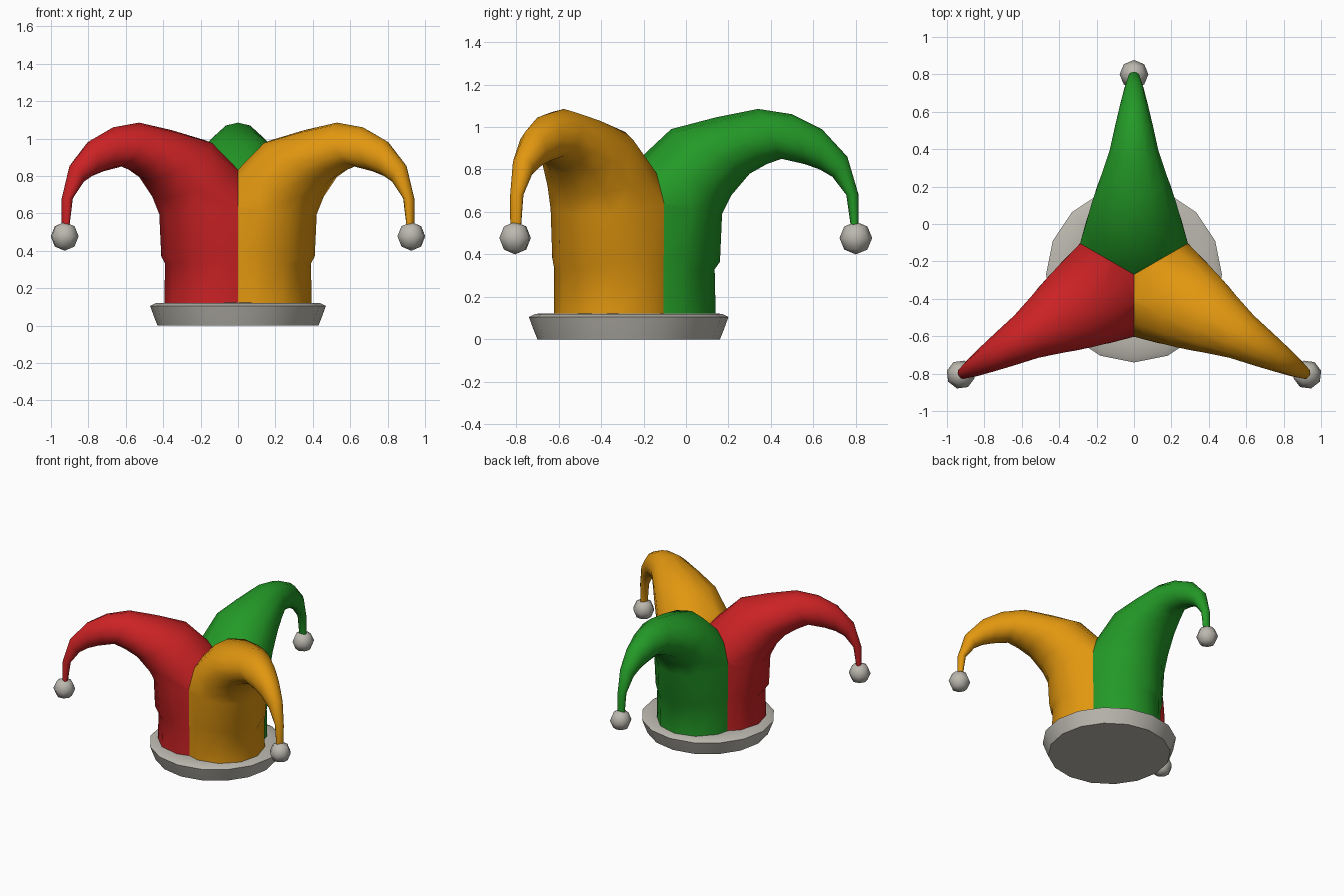
import bpy, bmesh, math
from mathutils import Vector, Matrix

if "Cube" in bpy.data.objects:
    bpy.data.objects.remove(bpy.data.objects["Cube"])

AXIS = Vector((0, -0.27, 0))   # centre line of the hat


def material(name, rgb):
    m = bpy.data.materials.new(name)
    m.diffuse_color = (*rgb, 1)
    m.use_nodes = True
    m.node_tree.nodes["Principled BSDF"].inputs["Base Color"].default_value = m.diffuse_color
    return m


red = material("red felt", (0.60, 0.016, 0.018))
green = material("green felt", (0.017, 0.32, 0.02))
yellow = material("golden felt", (0.76, 0.31, 0.005))
pale = material("pale grey", (0.50, 0.48, 0.43))


def finish(bm, name, mat, angle):
    bmesh.ops.recalc_face_normals(bm, faces=bm.faces)
    me = bpy.data.meshes.new(name)
    bm.to_mesh(me)
    bm.free()
    me.materials.append(mat)
    ob = bpy.data.objects.new(name, me)
    bpy.context.collection.objects.link(ob)
    bpy.ops.object.select_all(action='DESELECT')
    ob.select_set(True)
    bpy.context.view_layer.objects.active = ob
    bpy.ops.object.shade_smooth_by_angle(angle=math.radians(angle))
    return ob


def loft(bm, rings, cap_start, cap_end):
    vs = [[bm.verts.new(p) for p in ring] for ring in rings]
    n = len(vs[0])
    for a, b in zip(vs, vs[1:]):
        for i in range(n):
            j = (i + 1) % n
            bm.faces.new((a[i], a[j], b[j], b[i]))
    if cap_start:
        bm.faces.new(vs[0][::-1])
    if cap_end:
        bm.faces.new(vs[-1])


# Horn sections: outer/lower point (r, z), inner/upper point (r, z), half width
SECTIONS = [
    ((.41, .11), (-.21, .11), .30),
    ((.405, .33), (-.21, .34), .30),
    ((.43, .365), (-.21, .44), .30),
    ((.44, .59), (-.12, .68), .29),
    ((.485, .68), (.04, .84), .26),
    ((.57, .78), (.20, .99), .225),
    ((.65, .825), (.41, 1.045), .175),
    ((.72, .85), (.61, 1.085), .13),
    ((.83, .825), (.77, 1.06), .10),
    ((.90, .80), (.91, .99), .075),
    ((.96, .765), (1.03, .86), .052),
    ((1.025, .68), (1.083, .68), .032),
    ((1.045, .54), (1.083, .54), .028),
]


def horn(name, mat, deg):
    bm = bmesh.new()
    rings = []
    for (r0, z0), (r1, z1), w in SECTIONS:
        ring = []
        for i in range(12):
            a = 2 * math.pi * i / 12
            s = (1 - math.cos(a)) / 2
            ring.append((r0 + (r1 - r0) * s, w * math.sin(a), z0 + (z1 - z0) * s))
        rings.append(ring)
    loft(bm, rings, False, True)
    # trim to a 120 degree wedge so neighbouring horns meet at a seam
    for side in (1, -1):
        bmesh.ops.bisect_plane(bm, geom=bm.verts[:] + bm.edges[:] + bm.faces[:],
                               plane_co=(0, 0, 0),
                               plane_no=(math.sin(math.pi / 3), side * 0.5, 0),
                               clear_inner=True)
    bm.transform(Matrix.Translation(AXIS) @ Matrix.Rotation(math.radians(deg), 4, 'Z'))
    finish(bm, name, mat, 50)


def bell(name, deg):
    bm = bmesh.new()
    bmesh.ops.create_uvsphere(bm, u_segments=8, v_segments=4, radius=0.077)
    bm.transform(Matrix.Translation(AXIS) @ Matrix.Rotation(math.radians(deg), 4, 'Z')
                 @ Matrix.Translation((1.07, 0, 0.477)))
    finish(bm, name, pale, 60)


for label, mat, deg in (("back", green, 90), ("left", red, 210), ("right", yellow, 330)):
    horn(label + "_horn", mat, deg)
    bell(label + "_bell", deg)

# Brim: closed band flaring upwards
bm = bmesh.new()
profile = [(.43, 0), (.45, .05), (.47, .105), (.44, .12), (.36, .122)]
loft(bm, [[(r * math.cos(2 * math.pi * i / 16), r * math.sin(2 * math.pi * i / 16) + AXIS.y, z)
           for i in range(16)] for r, z in profile], True, True)
finish(bm, "brim", pale, 60)
